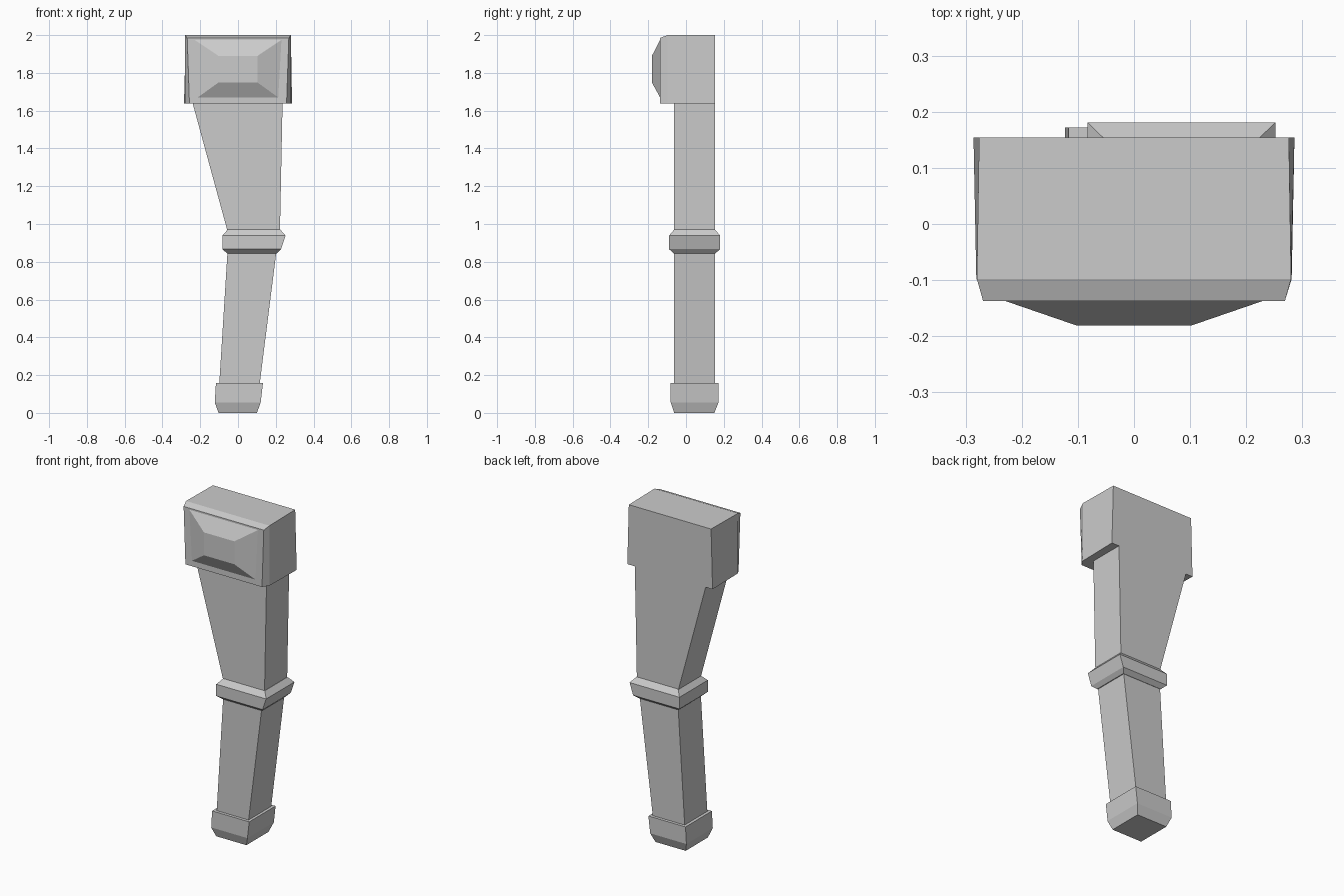
import bpy
import bmesh

if "Cube" in bpy.data.objects:
    bpy.data.objects.remove(bpy.data.objects["Cube"], do_unlink=True)

grey = bpy.data.materials.new("plain grey")
grey.use_nodes = True
colour = (0.6, 0.6, 0.6, 1)
grey.diffuse_color = colour
grey.node_tree.nodes["Principled BSDF"].inputs["Base Color"].default_value = colour


def loft(name, rings):
    """Join four-cornered rings into one closed flat-faced solid."""
    bm = bmesh.new()
    loops = [[bm.verts.new(p) for p in ring] for ring in rings]
    for a, b in zip(loops, loops[1:]):
        for i in range(4):
            j = (i + 1) % 4
            bm.faces.new((a[i], a[j], b[j], b[i]))
    bm.faces.new(loops[0])
    bm.faces.new(loops[-1])
    bmesh.ops.recalc_face_normals(bm, faces=bm.faces)
    mesh = bpy.data.meshes.new(name)
    bm.to_mesh(mesh)
    bm.free()
    mesh.materials.append(grey)
    obj = bpy.data.objects.new(name, mesh)
    bpy.context.collection.objects.link(obj)
    return obj


def level(z, x0, x1, y0, y1):
    """Horizontal ring."""
    return [(x0, y0, z), (x1, y0, z), (x1, y1, z), (x0, y1, z)]


def upright(y, z0, z1, low, high):
    """Upright ring with its own half width at the bottom and top."""
    return [(-low, y, z0), (low, y, z0), (high, y, z1), (-high, y, z1)]


FRONT, BACK = -0.063, 0.154

# Hip block with chamfered front edges
loft("hip_block", [
    upright(BACK, 1.637, 2.0, 0.286, 0.276),
    upright(-0.098, 1.637, 2.0, 0.281, 0.28),
    upright(-0.137, 1.637, 1.985, 0.257, 0.269),
])

# Raised panel on the front of the hip
loft("hip_panel", [
    upright(-0.13, 1.67, 1.975, 0.213, 0.23),
    upright(-0.137, 1.67, 1.975, 0.213, 0.23),
    upright(-0.181, 1.75, 1.889, 0.102, 0.102),
])

# Thigh, flush with the back of the hip
loft("thigh", [
    level(0.96, -0.055, 0.222, FRONT, BACK),
    level(1.65, -0.243, 0.236, FRONT, BACK),
])

# Knee band
loft("knee_band", [
    level(0.845, -0.058, 0.207, -0.065, 0.156),
    level(0.867, -0.083, 0.228, -0.09, 0.181),
    level(0.938, -0.083, 0.252, -0.09, 0.181),
    level(0.97, -0.055, 0.224, FRONT, BACK),
])

# Shin
loft("shin", [
    level(0.14, -0.1, 0.113, FRONT, BACK),
    level(0.86, -0.055, 0.204, FRONT, BACK),
])

# Foot
loft("foot", [
    level(0.0, -0.103, 0.1, -0.062, 0.15),
    level(0.055, -0.123, 0.12, -0.081, 0.172),
    level(0.157, -0.117, 0.132, -0.081, 0.172),
])
